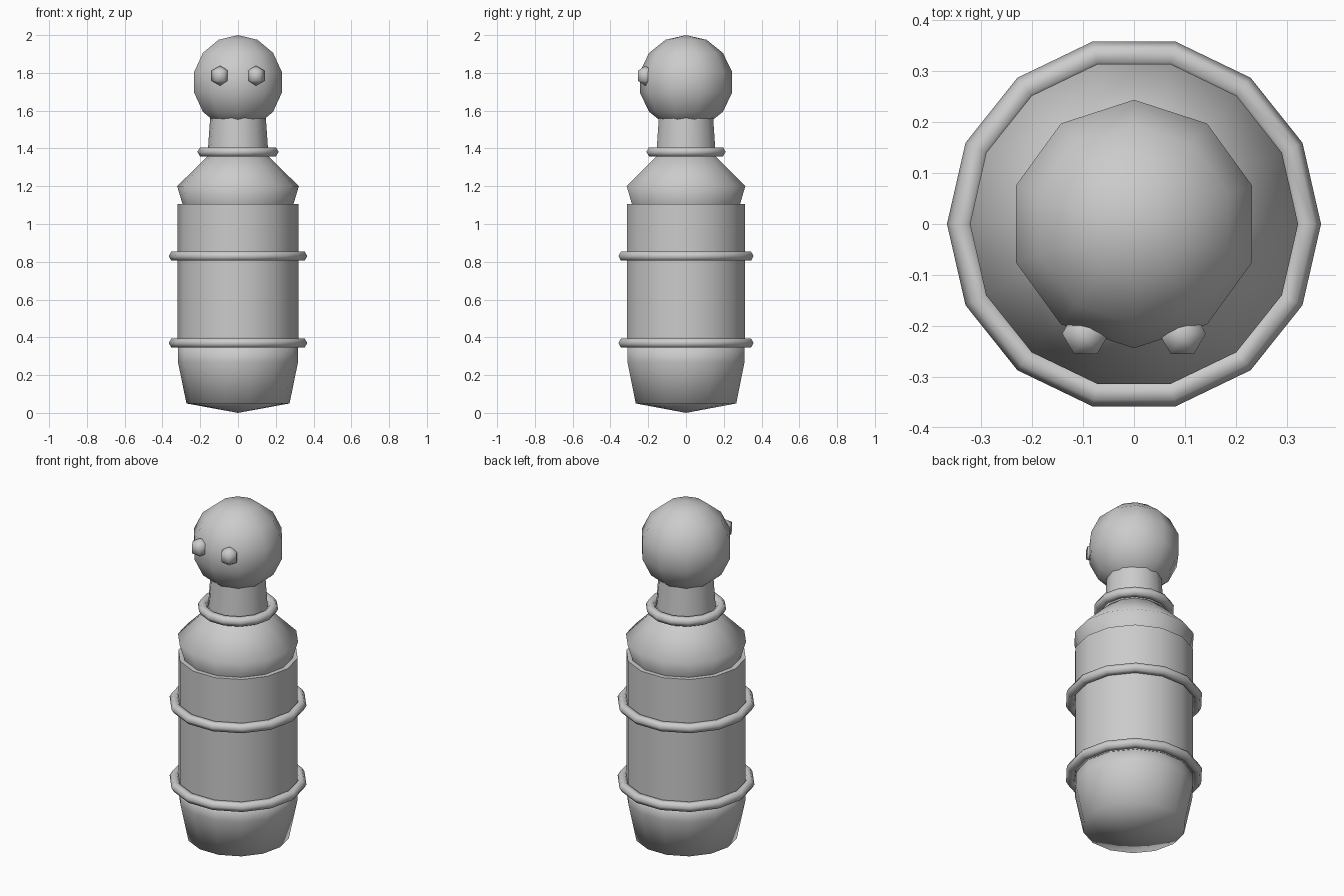
import bpy
import bmesh
from math import pi, sin, cos, radians

if "Cube" in bpy.data.objects:
    bpy.data.objects.remove(bpy.data.objects["Cube"])

SIDES = 14

grey = bpy.data.materials.new("plain_grey")
grey.use_nodes = True
colour = (0.6, 0.6, 0.6, 1)
grey.diffuse_color = colour
grey.node_tree.nodes["Principled BSDF"].inputs["Base Color"].default_value = colour


def lathe(name, profile, sides=SIDES, centre=(0, 0, 0), phase=0.0,
          closed=False, sharp=None):
    """Turn (radius, height) points around z; a radius of 0 makes a pole."""
    bm = bmesh.new()
    rings = []
    for r, z in profile:
        count = sides if r > 0 else 1
        rings.append([bm.verts.new((r * cos(phase + 2 * pi * i / count),
                                    r * sin(phase + 2 * pi * i / count), z))
                      for i in range(count)])
    pairs = list(zip(rings, rings[1:]))
    if closed:
        pairs.append((rings[-1], rings[0]))
    for a, b in pairs:
        for i in range(sides):
            j = (i + 1) % sides
            corners = [a[i % len(a)], a[j % len(a)], b[j % len(b)], b[i % len(b)]]
            bm.faces.new(list(dict.fromkeys(corners)))
    bmesh.ops.recalc_face_normals(bm, faces=bm.faces[:])
    for face in bm.faces:
        face.smooth = True
    mesh = bpy.data.meshes.new(name)
    bm.to_mesh(mesh)
    bm.free()
    if sharp:
        mesh.set_sharp_from_angle(angle=radians(sharp))
    mesh.materials.append(grey)
    obj = bpy.data.objects.new(name, mesh)
    obj.location = centre
    bpy.context.collection.objects.link(obj)
    return obj


def ball(name, radius, sides, rings, centre, phase=0.0):
    steps = [pi * k / rings for k in range(rings + 1)]
    profile = [(radius * sin(t) if 0 < k < rings else 0, -radius * cos(t))
               for k, t in enumerate(steps)]
    return lathe(name, profile, sides, centre, phase)


def hoop(name, major, minor, z):
    profile = [(major + minor * cos(k * pi / 3), minor * sin(k * pi / 3))
               for k in range(6)]
    return lathe(name, profile, centre=(0, 0, z), closed=True)


# Body: rounded base, straight barrel, sloping shoulder and neck
lathe("base", [(0, 0), (0.273, 0.05), (0.318, 0.27), (0.318, 0.36), (0, 0.36)])
lathe("barrel", [(0, 0.345), (0.32, 0.345), (0.32, 1.105), (0, 1.105)], sharp=50)
lathe("shoulder", [(0.292, 1.10), (0.322, 1.2), (0.15, 1.37), (0, 1.39)])
lathe("neck", [(0, 1.34), (0.163, 1.34), (0.147, 1.57), (0, 1.57)], sharp=50)

# Raised hoops and collar
hoop("lower_hoop", 0.34, 0.027, 0.37)
hoop("upper_hoop", 0.34, 0.027, 0.83)
hoop("collar", 0.188, 0.027, 1.382)

# Head and eyes
ball("head", 0.25, 10, 7, (0, 0, 1.75), pi / 2)
for name, x in (("left_eye", 0.095), ("right_eye", -0.095)):
    ball(name, 0.053, 6, 3, (x, -0.215, 1.785))
